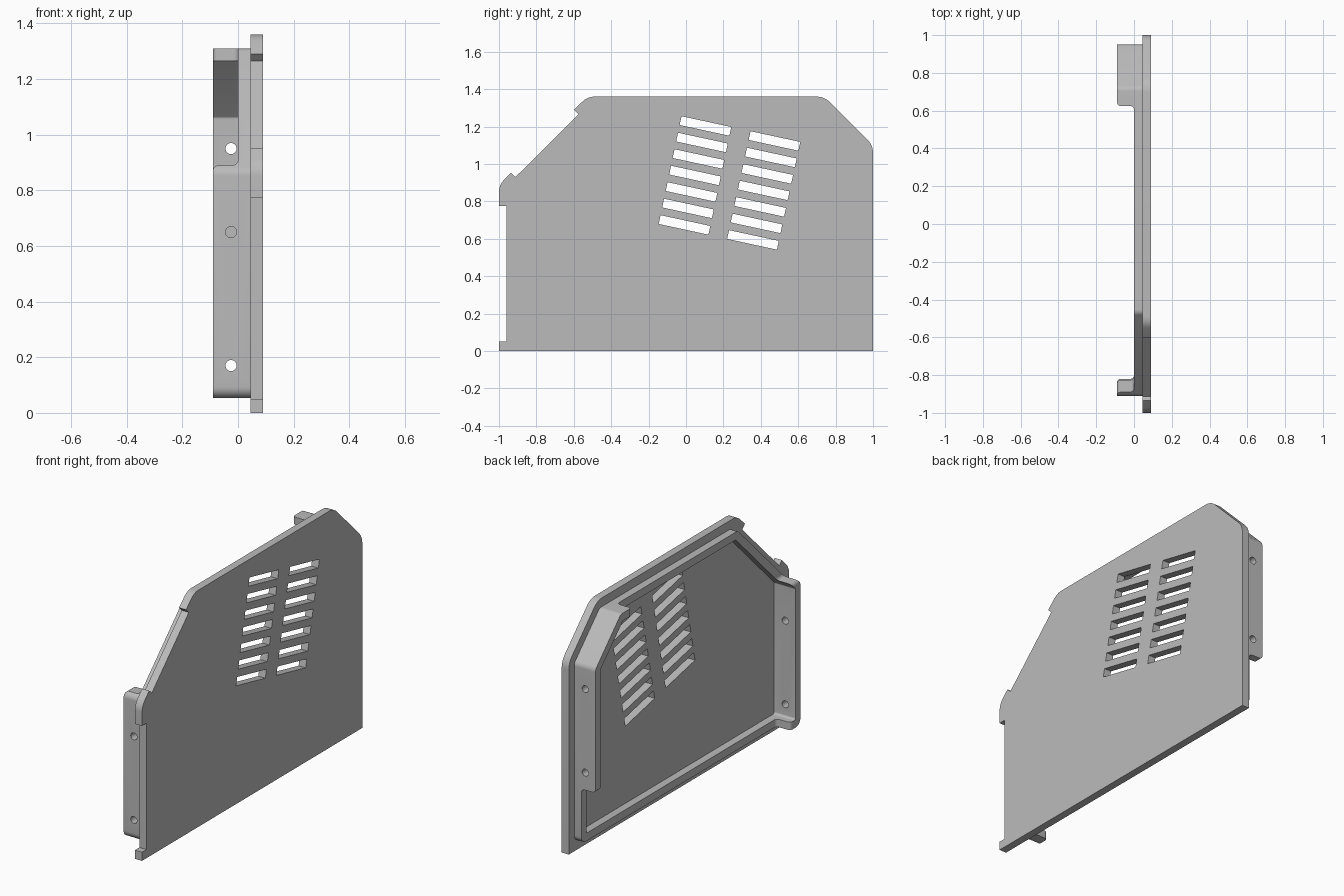
import bpy, bmesh, math
from mathutils import Vector, Matrix

if "Cube" in bpy.data.objects:
    bpy.data.objects.remove(bpy.data.objects["Cube"], do_unlink=True)

grey = bpy.data.materials.new("plain grey")
grey.use_nodes = True
grey.diffuse_color = (0.5, 0.5, 0.5, 1)
grey.node_tree.nodes["Principled BSDF"].inputs["Base Color"].default_value = (0.5, 0.5, 0.5, 1)


def offset(points, d):
    """Move every edge of a counter-clockwise outline inward by d."""
    pts = [Vector(p) for p in points]
    out = []
    for i, p in enumerate(pts):
        a = (p - pts[i - 1]).normalized()
        b = (pts[(i + 1) % len(pts)] - p).normalized()
        na, nb = Vector((-a.y, a.x)), Vector((-b.y, b.x))
        out.append(p + (na + nb) * d / (1 + na.dot(nb)))
    return out


def rounded(points, radii, steps=6):
    """Replace each corner by an arc of the given radius."""
    pts = [Vector(p) for p in points]
    out = []
    for i, p in enumerate(pts):
        r = radii[i]
        if r == 0:
            out.append(p)
            continue
        u = (pts[i - 1] - p).normalized()
        v = (pts[(i + 1) % len(pts)] - p).normalized()
        half = u.angle(v) / 2
        centre = p + (u + v).normalized() * r / math.sin(half)
        start = p + u * r / math.tan(half) - centre
        end = p + v * r / math.tan(half) - centre
        for k in range(steps + 1):
            t = k / steps
            sweep = math.pi - 2 * half
            arc = (start * math.sin((1 - t) * sweep) + end * math.sin(t * sweep)) / math.sin(sweep)
            out.append(centre + arc)
    return out


def finish(name, bm):
    bmesh.ops.recalc_face_normals(bm, faces=bm.faces)
    mesh = bpy.data.meshes.new(name)
    bm.to_mesh(mesh)
    bm.free()
    mesh.materials.append(grey)
    ob = bpy.data.objects.new(name, mesh)
    bpy.context.collection.objects.link(ob)
    return ob


def loft(name, sections, closed=False):
    """Skin (x, outline) sections; closed joins last to first, else caps."""
    bm = bmesh.new()
    loops = [[bm.verts.new((x, p[0], p[1])) for p in pts] for x, pts in sections]
    pairs = list(zip(loops, loops[1:]))
    if closed:
        pairs.append((loops[-1], loops[0]))
    else:
        bm.faces.new(loops[0])
        bm.faces.new(loops[-1])
    for a, b in pairs:
        for i in range(len(a)):
            j = (i + 1) % len(a)
            bm.faces.new((a[i], a[j], b[j], b[i]))
    return finish(name, bm)


def cut(ob, cutter):
    mod = ob.modifiers.new("cut", "BOOLEAN")
    mod.operation, mod.solver, mod.object = "DIFFERENCE", "EXACT", cutter
    bpy.context.view_layer.objects.active = ob
    bpy.ops.object.modifier_apply(modifier=mod.name)
    bpy.data.objects.remove(cutter, do_unlink=True)


def smooth(ob):
    bpy.ops.object.select_all(action="DESELECT")
    ob.select_set(True)
    bpy.context.view_layer.objects.active = ob
    bpy.ops.object.shade_smooth_by_angle(angle=math.radians(28))


# Outer plate with stepped front edge and chamfered top corners
outline = [(-1, 0), (1, 0), (1, 1.1), (0.74, 1.36), (-0.525, 1.36),
           (-0.6, 1.29), (-0.575, 1.265), (-0.912, 0.93), (-0.935, 0.953),
           (-1, 0.888), (-1, 0.775), (-0.96, 0.775), (-0.96, 0.05), (-1, 0.05)]
radii = [0, 0, 0.1, 0.1, 0.09, 0, 0, 0, 0, 0.09, 0, 0, 0, 0]
plate_shape = rounded(outline, radii)
plate = loft("side_plate", [(0.045, plate_shape), (0.09, plate_shape)])

# Two slanted columns of vent slots
bm = bmesh.new()
for top, bottom in (((0.104, 1.203), (-0.008, 0.674)), ((0.473, 1.123), (0.358, 0.594))):
    for k in range(7):
        y, z = Vector(top).lerp(Vector(bottom), k / 6)
        bmesh.ops.create_cube(bm, size=1, matrix=Matrix.Translation((0.07, y, z))
                              @ Matrix.Rotation(math.radians(-12.2), 4, "X")
                              @ Matrix.Diagonal((0.2, 0.272, 0.048, 1)))
cut(plate, finish("slot_cutter", bm))
smooth(plate)

# Raised inner rim, tall enough for both mounting flanges
rim_line = [(-0.91, 0.053), (0.95, 0.053), (0.95, 1.08), (0.72, 1.31), (-0.47, 1.31), (-0.91, 0.87)]
outer = rounded(rim_line, [0.04] * 6)
inner = rounded(offset(rim_line, 0.045), [0.012] * 6)
rim = loft("rim_and_flanges", [(-0.09, outer), (0.05, outer), (0.05, inner), (-0.09, inner)], True)

# Trim the rim down between the flanges, with filleted flange ends
trim = [(-0.82, -1), (2, -1), (2, 0.37), (0.625, 0.37),
        (0.625, 2), (-2, 2), (-2, 0.89), (-0.82, 0.89)]
r = 0.02
sections = [(-0.2, offset(trim, -r))]
for k in range(6):
    a = k / 5 * math.pi / 2
    sections.append((-0.09 + r * math.sin(a) - 0.0005, offset(trim, -r * (1 - math.cos(a)))
                     if k else offset(trim, -r)))
for k in range(6):
    a = k / 5 * math.pi / 2
    sections.append((-r + r * math.sin(a), offset(trim, r * (1 - math.cos(a)))))
# flare opens outward at the flange lip
for i in range(1, 7):
    a = (i - 1) / 5 * math.pi / 2
    sections[i] = (-0.0901 + r * (1 - math.cos(a)), offset(trim, -r * (1 - math.sin(a))))
cut(rim, loft("trim_cutter", sections))

# Screw holes through the flanges
bm = bmesh.new()
for y, z in ((-0.89, 0.17), (-0.89, 0.65), (0.93, 0.47), (0.93, 0.95)):
    bmesh.ops.create_cone(bm, cap_ends=True, segments=24, radius1=0.02, radius2=0.02, depth=0.2,
                          matrix=Matrix.Translation((-0.025, y, z)) @ Matrix.Rotation(math.pi / 2, 4, "X"))
cut(rim, finish("hole_cutter", bm))
smooth(rim)
